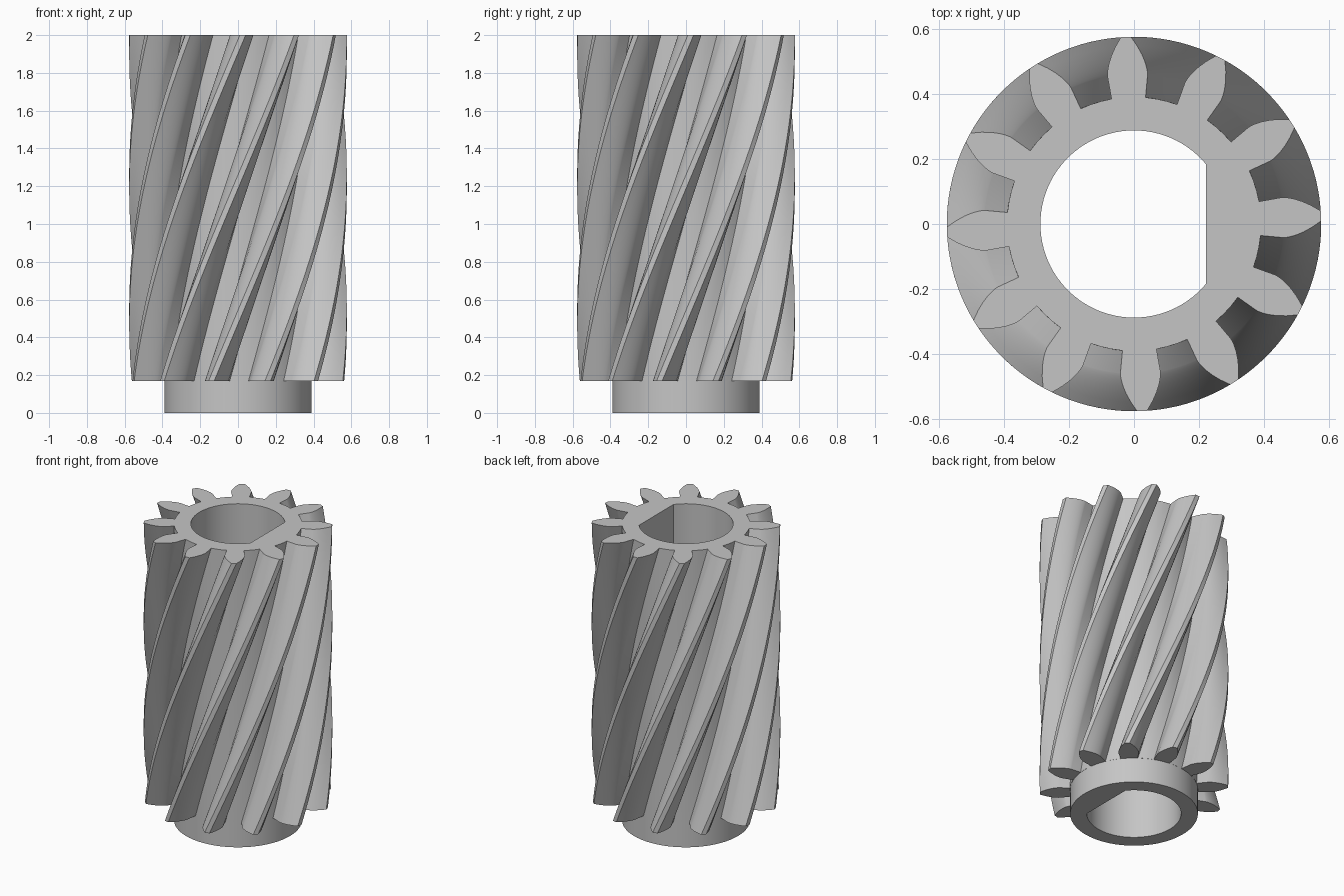
import bpy, bmesh
from math import sin, cos, atan, acos, pi, radians, sqrt
from mathutils import Vector

cube = bpy.data.objects.get("Cube")
if cube:
    bpy.data.objects.remove(cube, do_unlink=True)

TEETH = 12
TIP_R, BASE_R, ROOT_R = 0.576, 0.46, 0.391
COLLAR_R, BORE_R, FLAT_X = 0.39, 0.288, 0.222
GEAR_Z, TOP_Z = 0.168, 2.0
TOP_PHASE, TWIST = radians(2.5), radians(76.7)
LAYERS = 48

steel = bpy.data.materials.new("grey steel")
steel.use_nodes = True
colour = (0.56, 0.56, 0.56, 1)
steel.diffuse_color = colour
steel.node_tree.nodes["Principled BSDF"].inputs["Base Color"].default_value = colour


def polar(r, a):
    return Vector((r * cos(a), r * sin(a), 0))


def gear_outline():
    """Involute teeth with straight radial roots."""
    half, steps = radians(7.7), 7
    t_end = sqrt((TIP_R / BASE_R) ** 2 - 1)
    flank = [(ROOT_R, half)]
    for i in range(steps + 1):
        t = t_end * i / steps
        flank.append((BASE_R * sqrt(1 + t * t), half - (t - atan(t))))
    pitch = 2 * pi / TEETH
    points = []
    for k in range(TEETH):
        mid = k * pitch
        points += [polar(r, mid - a) for r, a in flank]
        points.append(polar(TIP_R, mid))
        points += [polar(r, mid + a) for r, a in reversed(flank)]
        gap = pitch - 2 * half
        points += [polar(ROOT_R, mid + half + gap * j / 3) for j in (1, 2)]
    return points


def circle_outline(r, n=96):
    return [polar(r, 2 * pi * i / n) for i in range(n)]


def bore_outline(n=72):
    """Round bore closed by one flat on the +x side."""
    a = acos(FLAT_X / BORE_R)
    return [polar(BORE_R, a + (2 * pi - 2 * a) * i / n) for i in range(n + 1)]


def loft(bm, outline, levels, inward=False):
    """Skin an outline through (z, turn) levels; return end edge loops."""
    rings = []
    for z, turn in levels:
        c, s = cos(turn), sin(turn)
        rings.append([bm.verts.new((p.x * c - p.y * s, p.x * s + p.y * c, z))
                      for p in outline])
    n = len(outline)
    for low, high in zip(rings, rings[1:]):
        for i in range(n):
            j = (i + 1) % n
            quad = [low[i], low[j], high[j], high[i]]
            bm.faces.new(quad[::-1] if inward else quad)
    return [[bm.edges.get((r[i], r[(i + 1) % n])) for i in range(n)]
            for r in (rings[0], rings[-1])]


def bored_part(name, outline, levels):
    bm = bmesh.new()
    outer = loft(bm, outline, levels)
    ends = [(levels[0][0], 0), (levels[-1][0], 0)]
    inner = loft(bm, bore_outline(), ends, inward=True)
    # Flat end faces around the bore
    for end, up in ((0, -1), (1, 1)):
        bmesh.ops.triangle_fill(bm, edges=outer[end] + inner[end],
                                use_beauty=True, normal=(0, 0, up))
    bmesh.ops.recalc_face_normals(bm, faces=bm.faces)
    mesh = bpy.data.meshes.new(name)
    bm.to_mesh(mesh)
    bm.free()
    mesh.materials.append(steel)
    ob = bpy.data.objects.new(name, mesh)
    bpy.context.collection.objects.link(ob)
    bpy.ops.object.select_all(action='DESELECT')
    ob.select_set(True)
    bpy.context.view_layer.objects.active = ob
    bpy.ops.object.shade_smooth_by_angle(angle=radians(25))
    return ob


# Helical toothed body
helix = [(GEAR_Z + (TOP_Z - GEAR_Z) * i / LAYERS,
          TOP_PHASE - TWIST * (1 - i / LAYERS)) for i in range(LAYERS + 1)]
bored_part("helical_gear_body", gear_outline(), helix)

# Plain collar below the teeth
bored_part("base_collar", circle_outline(COLLAR_R), [(0, 0), (GEAR_Z, 0)])
